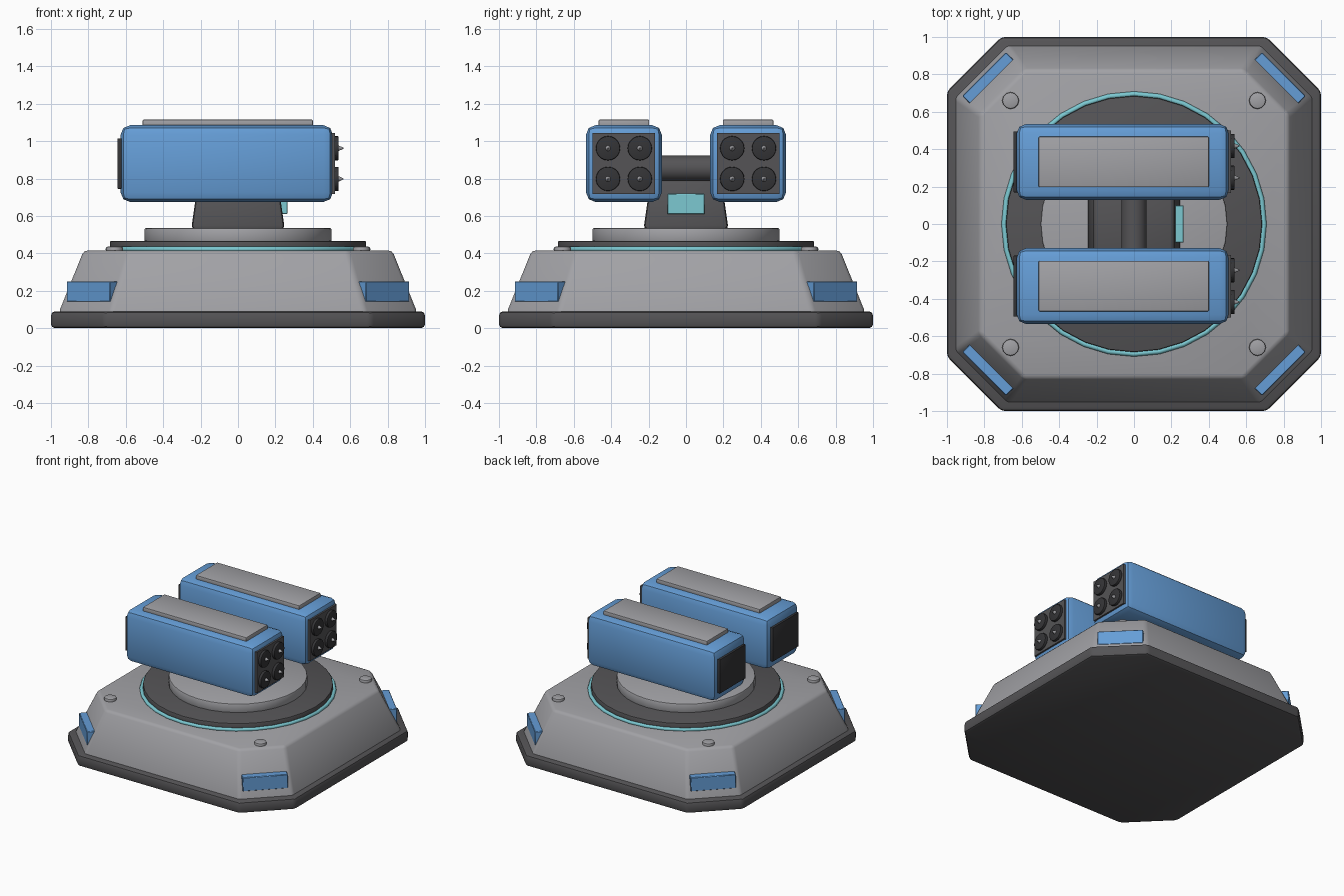
import bpy, bmesh, math
from mathutils import Matrix, Vector

if "Cube" in bpy.data.objects:
    bpy.data.objects.remove(bpy.data.objects["Cube"], do_unlink=True)


def material(name, rgb):
    m = bpy.data.materials.new(name)
    m.use_nodes = True
    m.diffuse_color = (*rgb, 1)
    bsdf = next(n for n in m.node_tree.nodes if n.type == 'BSDF_PRINCIPLED')
    bsdf.inputs["Base Color"].default_value = (*rgb, 1)
    return m


GREY = material("light_grey", (0.36, 0.36, 0.38))
DARK = material("dark_grey", (0.09, 0.088, 0.093))
BLACK = material("near_black", (0.035, 0.035, 0.038))
BLUE = material("blue", (0.13, 0.34, 0.68))
TEAL = material("teal", (0.2, 0.58, 0.64))


def finish(name, bm, mat, bevel=0, segments=2):
    """Bevel the hard edges, then make a smooth-shaded object."""
    bmesh.ops.recalc_face_normals(bm, faces=bm.faces)
    if bevel:
        hard = [e for e in bm.edges if e.calc_face_angle(0) > math.radians(35)]
        bmesh.ops.bevel(bm, geom=hard, offset=bevel, segments=segments,
                        profile=0.5, affect='EDGES', clamp_overlap=True)
    mesh = bpy.data.meshes.new(name)
    bm.to_mesh(mesh)
    bm.free()
    mesh.materials.append(mat)
    ob = bpy.data.objects.new(name, mesh)
    bpy.context.collection.objects.link(ob)
    bpy.ops.object.select_all(action='DESELECT')
    ob.select_set(True)
    bpy.context.view_layer.objects.active = ob
    bpy.ops.object.shade_smooth_by_angle(angle=math.radians(40))
    return ob


def loft(name, lower, upper, z0, z1, mat, bevel=0, segments=2):
    """Solid between two outlines with the same number of points."""
    bm = bmesh.new()
    a = [bm.verts.new((x, y, z0)) for x, y in lower]
    b = [bm.verts.new((x, y, z1)) for x, y in upper]
    bm.faces.new(a[::-1])
    bm.faces.new(b)
    for i in range(len(a)):
        j = (i + 1) % len(a)
        bm.faces.new((a[i], a[j], b[j], b[i]))
    return finish(name, bm, mat, bevel, segments)


def octagon(h, ratio=0.71):
    c = h * ratio
    return [(h, -c), (h, c), (c, h), (-c, h), (-h, c), (-h, -c), (-c, -h), (c, -h)]


def rect(hx, hy):
    return [(hx, -hy), (hx, hy), (-hx, hy), (-hx, -hy)]


def box(name, centre, size, mat, bevel=0, turn=0, segments=2):
    bm = bmesh.new()
    bmesh.ops.create_cube(bm, size=1, matrix=Matrix.Translation(centre)
                          @ Matrix.Rotation(turn, 4, 'Z')
                          @ Matrix.Diagonal((*size, 1)))
    return finish(name, bm, mat, bevel, segments)


def rod(name, start, end, r0, mat, r1=None, bevel=0, sides=32):
    """Cylinder or cone between two points."""
    start, end = Vector(start), Vector(end)
    axis = end - start
    bm = bmesh.new()
    bmesh.ops.create_cone(bm, cap_ends=True, segments=sides, radius1=r0,
                          radius2=r0 if r1 is None else r1, depth=axis.length,
                          matrix=Matrix.Translation((start + end) / 2)
                          @ axis.to_track_quat('Z', 'Y').to_matrix().to_4x4())
    return finish(name, bm, mat, bevel)


# Foundation and sloped hull
loft("foundation_plate", octagon(1), octagon(1), 0, 0.09, DARK, 0.022)
loft("hull", octagon(0.96), octagon(0.825), 0.08, 0.415, GREY, 0.02)

# Corner plates and bolts
for sx in (-1, 1):
    for sy in (-1, 1):
        tag = ("left" if sx > 0 else "right") + ("_back" if sy > 0 else "_front")
        box("corner_plate_" + tag, (sx * 0.78, sy * 0.78, 0.195),
            (0.06, 0.33, 0.11), BLUE, 0.004, sx * sy * math.pi / 4, 1)
        rod("bolt_" + tag, (sx * 0.66, sy * 0.66, 0.4), (sx * 0.66, sy * 0.66, 0.436),
            0.045, GREY, bevel=0.008, sides=12)

# Turntable
bpy.ops.mesh.primitive_torus_add(major_radius=0.695, minor_radius=0.014,
                                 major_segments=32, minor_segments=8,
                                 location=(0, 0, 0.422))
ring = bpy.context.object
ring.name = "glow_ring"
ring.data.materials.append(TEAL)
bpy.ops.object.shade_smooth_by_angle(angle=math.radians(50))
rod("turntable_base", (0, 0, 0.4), (0, 0, 0.467), 0.685, DARK, bevel=0.008)
rod("turntable_top", (0, 0, 0.46), (0, 0, 0.536), 0.5, GREY, bevel=0.01)

# Pedestal, axle and sensor
loft("pedestal", rect(0.25, 0.227), rect(0.213, 0.19), 0.53, 0.79, DARK, 0.02)
rod("axle", (0, -0.2, 0.855), (0, 0.2, 0.855), 0.068, DARK, sides=24)
box("sensor", (0.24, 0, 0.665), (0.05, 0.2, 0.11), TEAL, 0.004, segments=1)

# Launcher pods
for side, y in (("front", -0.332), ("back", 0.332)):
    box(side + "_pod", (-0.06, y, 0.88), (1.135, 0.405, 0.41), BLUE, 0.05)
    box(side + "_pod_roof", (-0.055, y, 1.095), (0.91, 0.27, 0.04), GREY, 0.006)
    box(side + "_pod_muzzle_plate", (0.505, y, 0.88), (0.025, 0.335, 0.325), DARK)
    box(side + "_pod_rear_plate", (-0.63, y, 0.88), (0.03, 0.325, 0.27), BLACK, 0.004)
    for dy in (-0.085, 0.085):
        for dz in (-0.082, 0.082):
            ty, tz = y + dy, 0.88 + dz
            rod(side + "_pod_tube", (0.51, ty, tz), (0.538, ty, tz), 0.065, BLACK,
                bevel=0.006, sides=20)
            rod(side + "_pod_tip", (0.535, ty, tz), (0.565, ty, tz), 0.016, GREY,
                r1=0.002, sides=12)
